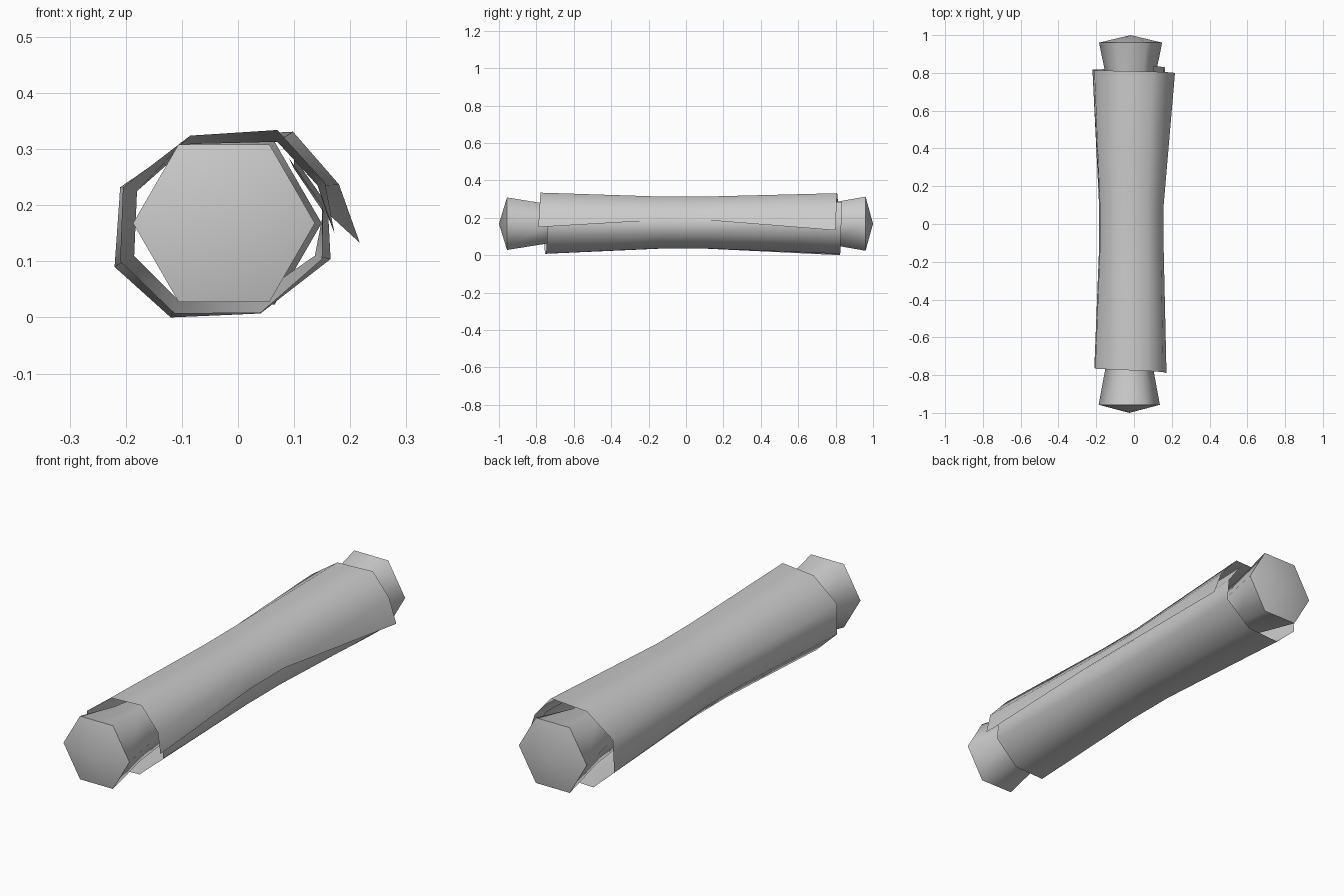
import bpy, bmesh, math

cube = bpy.data.objects.get("Cube")
if cube:
    bpy.data.objects.remove(cube)

paper_grey = bpy.data.materials.new("plain_grey")
paper_grey.use_nodes = True
GREY = (0.6, 0.6, 0.6, 1)
paper_grey.diffuse_color = GREY
paper_grey.node_tree.nodes["Principled BSDF"].inputs["Base Color"].default_value = GREY


def loft(name, rings, closed, smooth_angle, tips=None):
    """Skin a list of equal-length rings, optionally fanning each end to a tip."""
    bm = bmesh.new()
    rows = [[bm.verts.new(p) for p in ring] for ring in rings]
    n = len(rows[0])
    count = n if closed else n - 1
    for a, b in zip(rows, rows[1:]):
        for i in range(count):
            j = (i + 1) % n
            bm.faces.new((a[i], b[i], b[j], a[j]))
    if tips:
        for row, tip in zip((rows[0], rows[-1]), tips):
            t = bm.verts.new(tip)
            for i in range(n):
                bm.faces.new((row[i], row[(i + 1) % n], t))
        bmesh.ops.recalc_face_normals(bm, faces=bm.faces)
    mesh = bpy.data.meshes.new(name)
    bm.to_mesh(mesh)
    bm.free()
    mesh.materials.append(paper_grey)
    obj = bpy.data.objects.new(name, mesh)
    bpy.context.collection.objects.link(obj)
    bpy.ops.object.select_all(action='DESELECT')
    obj.select_set(True)
    bpy.context.view_layer.objects.active = obj
    bpy.ops.object.shade_smooth_by_angle(angle=math.radians(smooth_angle))
    return obj


# Six-sided rod: flared knobs with shallow pointed caps
def hexagon(y, r, cx):
    return [(cx + r * math.cos(math.radians(60 * k)), y,
             0.168 + r * math.sin(math.radians(60 * k))) for k in range(6)]


rod_rings = [hexagon(*s) for s in (
    (-0.957, 0.162, -0.025), (-0.74, 0.122, -0.025), (-0.5, 0.1, -0.022),
    (0.5, 0.1, -0.02), (0.74, 0.122, -0.018), (0.96, 0.167, -0.018))]
loft("rod", rod_rings, True, 65, ((-0.025, -1, 0.168), (-0.018, 1, 0.168)))

# Rolled sheet: (x, z) spiral from the outer free edge round to the tucked edge
front = [(0.172, 0.15), (0.155, 0.24), (0.07, 0.334), (-0.085, 0.324),
         (-0.205, 0.232), (-0.21, 0.1), (-0.113, 0.007), (0.04, 0.008),
         (0.15, 0.104), (0.15, 0.2), (0.09, 0.285)]
middle = [(0.157, 0.188), (0.142, 0.235), (0.07, 0.313), (-0.085, 0.309),
          (-0.18, 0.225), (-0.185, 0.11), (-0.11, 0.035), (0.03, 0.036),
          (0.137, 0.11), (0.152, 0.188), (0.1, 0.265)]
back = [(0.217, 0.133), (0.18, 0.237), (0.098, 0.331), (-0.08, 0.322),
        (-0.21, 0.232), (-0.22, 0.09), (-0.12, 0), (0.04, 0.007),
        (0.165, 0.104), (0.16, 0.2), (0.1, 0.285)]


def section(profile, y_outer, y_inner):
    # the ends are skewed, so y drifts along the spiral
    last = len(profile) - 1
    return [(x, y_outer + (y_inner - y_outer) * i / last, z)
            for i, (x, z) in enumerate(profile)]


sheet_rings = [section(front, -0.79, -0.73), section(middle, -0.13, -0.13),
               section(middle, 0.1, 0.1), section(back, 0.8, 0.835)]
loft("rolled_sheet", sheet_rings, False, 65)
